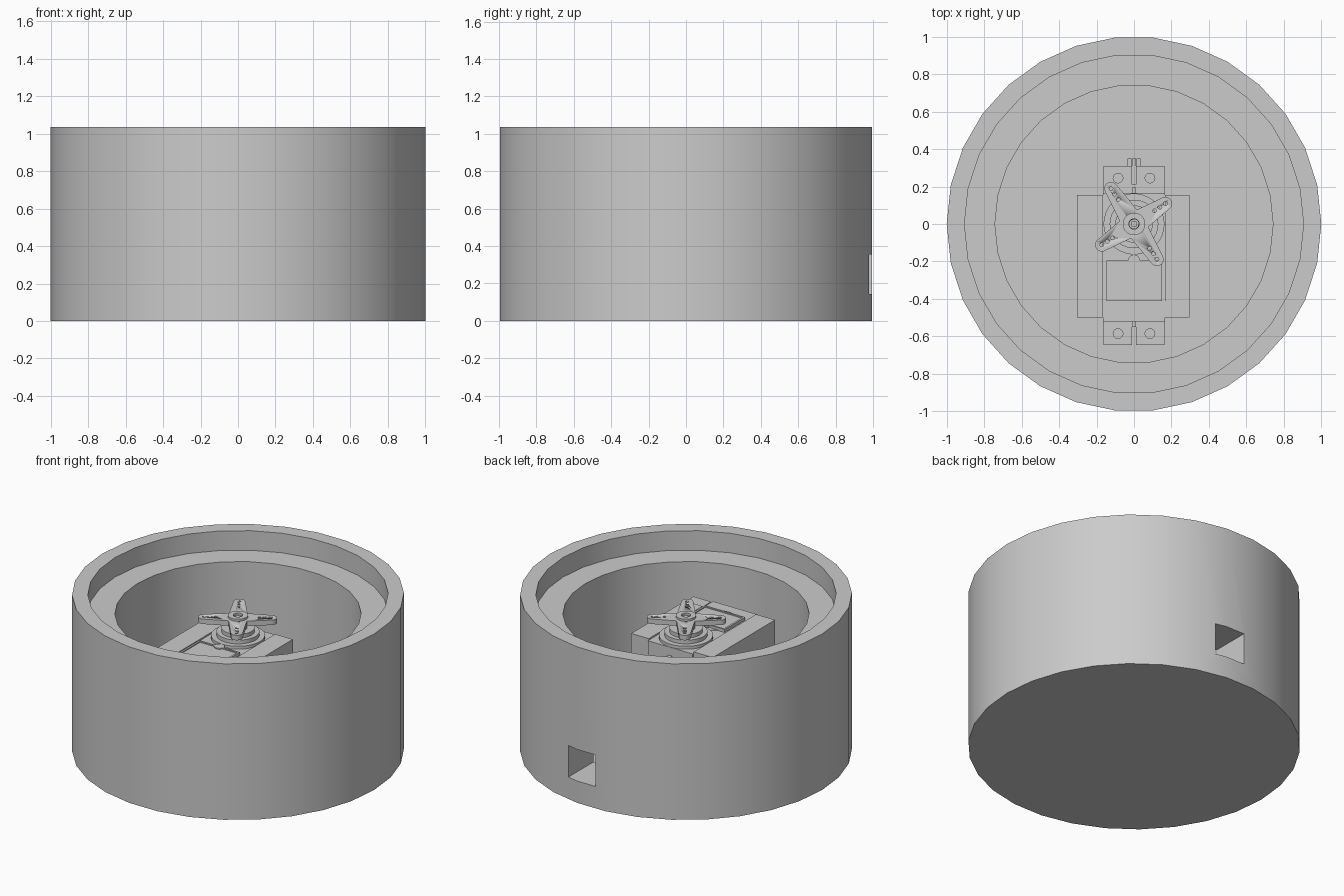
import bpy, bmesh, math
from mathutils import Matrix, Vector

if "Cube" in bpy.data.objects:
    bpy.data.objects.remove(bpy.data.objects["Cube"])

grey = bpy.data.materials.new("light_grey")
grey.diffuse_color = (0.6, 0.6, 0.6, 1)
grey.use_nodes = True
grey.node_tree.nodes["Principled BSDF"].inputs["Base Color"].default_value = grey.diffuse_color


def finish(name, bm, smooth=False):
    bmesh.ops.recalc_face_normals(bm, faces=bm.faces)
    me = bpy.data.meshes.new(name)
    bm.to_mesh(me)
    bm.free()
    ob = bpy.data.objects.new(name, me)
    bpy.context.collection.objects.link(ob)
    me.materials.append(grey)
    if smooth:
        bpy.ops.object.select_all(action='DESELECT')
        ob.select_set(True)
        bpy.context.view_layer.objects.active = ob
        bpy.ops.object.shade_smooth_by_angle(angle=math.radians(30))
    return ob


def box(name, x0, x1, y0, y1, z0, z1):
    bm = bmesh.new()
    m = Matrix.Translation(((x0 + x1) / 2, (y0 + y1) / 2, (z0 + z1) / 2))
    m = m @ Matrix.Diagonal((x1 - x0, y1 - y0, z1 - z0, 1))
    bmesh.ops.create_cube(bm, size=1, matrix=m)
    return finish(name, bm)


def lathe(name, profile, centre=(0, 0), sides=30):
    """Revolve (radius, z) points about a vertical axis."""
    bm = bmesh.new()
    rings = []
    for r, z in profile:
        n = sides if r > 0 else 1
        rings.append([bm.verts.new((centre[0] + r * math.cos(2 * math.pi * i / sides),
                                    centre[1] + r * math.sin(2 * math.pi * i / sides), z))
                      for i in range(n)])
    for a, b in zip(rings, rings[1:]):
        for i in range(sides):
            j = (i + 1) % sides
            quad = [a[i % len(a)], a[j % len(a)], b[j % len(b)], b[i % len(b)]]
            bm.faces.new(list(dict.fromkeys(quad)))
    return finish(name, bm, True)


def cylinder(name, r, z0, z1, centre=(0, 0), sides=30):
    return lathe(name, [(0, z0), (r, z0), (r, z1), (0, z1)], centre, sides)


def cut(target, cutters):
    for c in cutters:
        c.hide_render = True
        mod = target.modifiers.new("cut", 'BOOLEAN')
        mod.operation, mod.solver, mod.object = 'DIFFERENCE', 'EXACT', c
        bpy.context.view_layer.objects.active = target
        bpy.ops.object.modifier_apply(modifier=mod.name)
        bpy.data.objects.remove(c)


# Round housing with a stepped rim and a square cable window at the back
housing = lathe("housing", [(0, 0), (1, 0), (1, 1.037), (.905, 1.037), (.905, .907),
                            (.742, .907), (.742, .12), (0, .12)])
cut(housing, [box("window_cutter", -.03, .18, .5, 1.2, .145, .355)])

# Holder blocks on both sides of the motor
box("holder_left", -.305, -.165, -.5, .155, .11, .755)
box("holder_right", .165, .295, -.41, .155, .11, .755)
box("holder_right_end", .165, .295, -.5, -.41, .11, .75)

# Motor case, raised top plates and label frame
box("motor_case", -.165, .165, -.52, .165, .11, .745)
cylinder("gear_cover_large", .163, .74, .765)
cylinder("gear_cover_small", .145, .74, .75, (0, -.3))
plate = box("label_frame", -.147, .15, -.412, -.195, .74, .765)
cut(plate, [box("label_cutter", -.135, .138, -.4, -.207, .758, .8)])
cylinder("cover_pin", .032, .74, .765, (0, -.195), 16)

# Mounting ears with screw holes, centre slot and stiffening ribs
for name, sign, inner, outer, hole in (("back", 1, .165, .31, .245), ("front", -1, .52, .645, .585)):
    y0, y1 = sorted((sign * (inner - .01), sign * outer))
    ear = box("ear_" + name, -.163, .163, y0, y1, .60, .645)
    cutters = [cylinder("hole_cutter", .026, .5, .7, (x, sign * hole), 16) for x in (-.085, .085)]
    s0, s1 = sorted((sign * (outer - .1), sign * (outer + .05)))
    cut(ear, cutters + [box("slot_cutter", -.01, .01, s0, s1, .5, .7)])
    r0, r1 = sorted((sign * (inner - .01), sign * (inner + .03)))
    box("ear_rib_" + name, -.012, .012, r0, r1, .64, .69)

# Cable strain relief: three strands
for i in (-1, 0, 1):
    box("cable_strand_%d" % (i + 2), i * .025 - .011, i * .025 + .011, .16, .35, .19, .24)

# Output shaft collar
lathe("shaft_collar", [(0, .75), (.13, .75), (.13, .79), (.1, .79), (.1, .815),
                       (.055, .815), (.055, .855), (0, .855)])

# Four-armed horn
base = math.radians(33)
lengths = (.2, .225, .205, .225)
outline = []
for k, d in enumerate(lengths):
    a = base + k * math.pi / 2
    for j in range(9):
        t = a - math.pi / 2 + math.pi * j / 8
        outline.append((d * math.cos(a) + .036 * math.cos(t), d * math.sin(a) + .036 * math.sin(t)))
    v = a + math.pi / 4
    outline.append((.078 * math.cos(v), .078 * math.sin(v)))
bm = bmesh.new()
face = bm.faces.new([bm.verts.new((x, y, .85)) for x, y in outline])
up = bmesh.ops.extrude_face_region(bm, geom=[face])
bmesh.ops.translate(bm, vec=Vector((0, 0, .033)),
                    verts=[g for g in up['geom'] if isinstance(g, bmesh.types.BMVert)])
horn = finish("horn", bm, True)
holes = []
for k, d in enumerate(lengths):
    a = base + k * math.pi / 2
    for r in (d - .07, d - .035, d):
        holes.append(cylinder("horn_hole_cutter", .01, .8, .95, (r * math.cos(a), r * math.sin(a)), 10))
holes.append(cylinder("horn_bore_cutter", .025, .87, .95, (0, 0), 20))
cut(horn, holes)

# Raised hub ring with screw head
lathe("horn_hub", [(.028, .87), (.06, .87), (.06, .897), (.028, .897), (.028, .87)])
cylinder("horn_screw", .017, .86, .885, (0, 0), 16)
